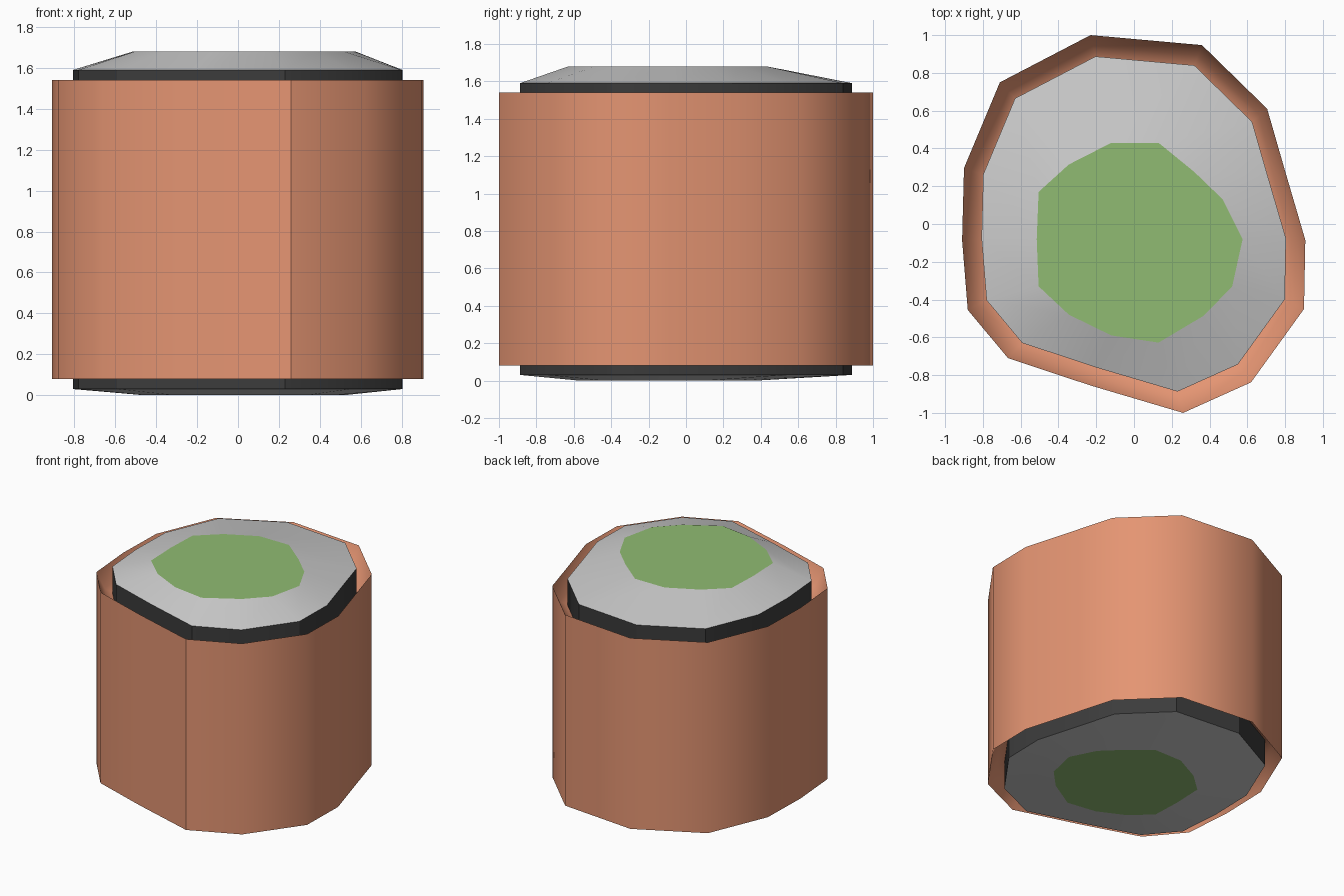
import bpy, bmesh, math

if "Cube" in bpy.data.objects:
    bpy.data.objects.remove(bpy.data.objects["Cube"])

# 14-sided irregular outlines: log outline and the flat centre patch
OUTLINE = [(-.23, 1), (.36, .947), (.705, .61), (.80, .28), (.907, -.085), (.90, -.45),
           (.62, -.838), (.26, -1), (-.23, -.855), (-.667, -.71), (-.88, -.455),
           (-.91, -.085), (-.90, .296), (-.71, .75)]
PATCH = [(-.12, .43), (.13, .43), (.32, .275), (.47, .13), (.575, -.08), (.52, -.33),
         (.37, -.485), (.13, -.628), (-.12, -.59), (-.345, -.48), (-.505, -.33),
         (-.515, -.08), (-.505, .17), (-.345, .315)]


def scaled(pts, s, z, c=(0, 0)):
    return [(c[0] + (x - c[0]) * s, c[1] + (y - c[1]) * s, z) for x, y in pts]


def material(name, rgb):
    m = bpy.data.materials.new(name)
    m.diffuse_color = (*rgb, 1)
    m.use_nodes = True
    m.node_tree.nodes["Principled BSDF"].inputs["Base Color"].default_value = m.diffuse_color
    return m


def loft(name, rings, mat=None, fill=False, smooth=30):
    """Skin a list of rings (bottom to top order sets the normals); fill makes one flat face."""
    bm = bmesh.new()
    loops = [[bm.verts.new(p) for p in r] for r in rings]
    n = len(OUTLINE)
    for a, b in zip(loops, loops[1:]):
        for i in range(n):
            j = (i + 1) % n
            bm.faces.new((a[j], a[i], b[i], b[j]))
    if fill:
        f = bm.faces.new(loops[0])
        if rings[0][0][2] > 0.5:
            f.normal_flip()
    me = bpy.data.meshes.new(name)
    bm.to_mesh(me)
    bm.free()
    ob = bpy.data.objects.new(name, me)
    bpy.context.collection.objects.link(ob)
    if mat:
        me.materials.append(mat)
    bpy.context.view_layer.objects.active = ob
    ob.select_set(True)
    bpy.ops.object.shade_smooth_by_angle(angle=math.radians(smooth))
    ob.select_set(False)
    return ob


bark_mat = material("bark_brown", (.78, .30, .17))
dark_mat = material("dark_side", (.045, .045, .045))
green_mat = material("green_centre", (.28, .50, .17))

INNER = .887
BOT, TOP = .08, 1.54

# Outer shell, with a sunken two-step groove at both ends
loft("outer_shell", [
    scaled(OUTLINE, INNER, BOT + .15), scaled(OUTLINE, .943, BOT + .12),
    scaled(OUTLINE, 1, BOT), scaled(OUTLINE, 1, TOP),
    scaled(OUTLINE, .943, TOP - .12), scaled(OUTLINE, INNER, TOP - .15)],
    bark_mat, smooth=40)

# Dark core wall
loft("core_wall", [scaled(OUTLINE, INNER, .03), scaled(OUTLINE, INNER, 1.59)], dark_mat)

# Sloping end caps with a flat green patch in the middle
top_patch = scaled(PATCH, 1, 1.68)
bottom_patch = scaled(PATCH, .9, 0, (.02, -.09))
loft("top_cap", [scaled(OUTLINE, INNER, 1.59), top_patch])
loft("bottom_cap", [bottom_patch, scaled(OUTLINE, INNER, .03)])
loft("top_patch", [top_patch], green_mat, fill=True)
loft("bottom_patch", [bottom_patch], green_mat, fill=True)
